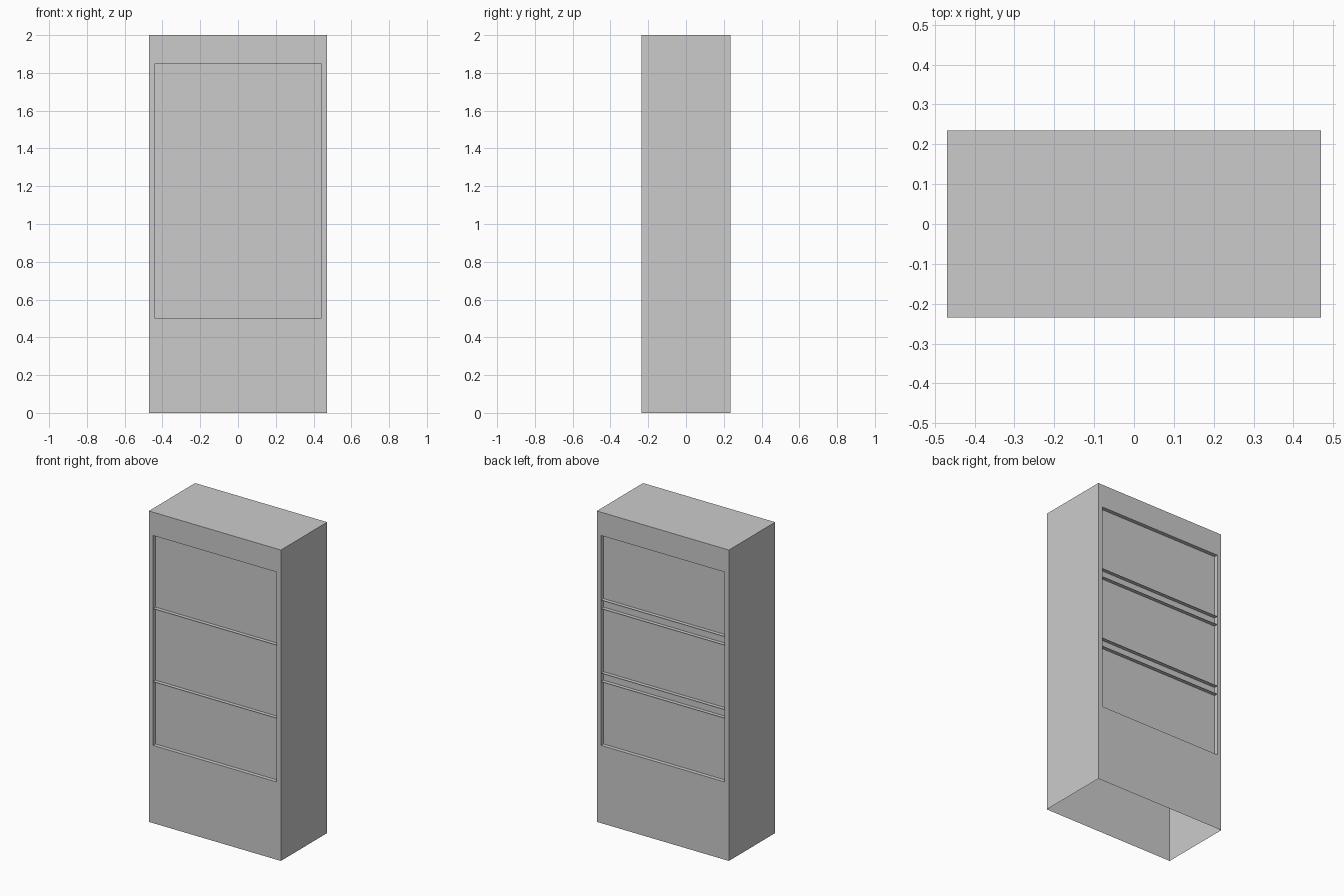
import bpy
import bmesh

if "Cube" in bpy.data.objects:
    bpy.data.objects.remove(bpy.data.objects["Cube"], do_unlink=True)

WIDTH, DEPTH, HEIGHT = 0.94, 0.47, 2.0
OPEN_X, OPEN_LOW, OPEN_HIGH = 0.44, 0.5, 1.85
RECESS = 0.025

# Single grey finish
grey = bpy.data.materials.new("plain grey")
grey.use_nodes = True
colour = (0.6, 0.6, 0.6, 1)
grey.diffuse_color = colour
grey.node_tree.nodes["Principled BSDF"].inputs["Base Color"].default_value = colour


def finish(bm, name):
    mesh = bpy.data.meshes.new(name)
    bm.to_mesh(mesh)
    bm.free()
    mesh.materials.append(grey)
    obj = bpy.data.objects.new(name, mesh)
    bpy.context.collection.objects.link(obj)
    return obj


def inset_to(bm, face, y):
    """Inset a face and fit its inner edge to the opening at depth y."""
    bmesh.ops.inset_individual(bm, faces=[face], thickness=0.01)
    middle = HEIGHT / 2
    for v in face.verts:
        v.co.x = OPEN_X if v.co.x > 0 else -OPEN_X
        v.co.y = y
        v.co.z = OPEN_HIGH if v.co.z > middle else OPEN_LOW


# Cabinet shell: open underneath, with a shallow recess front and back
bm = bmesh.new()
bmesh.ops.create_cube(bm, size=1)
for v in bm.verts:
    v.co = (v.co.x * WIDTH, v.co.y * DEPTH, (v.co.z + 0.5) * HEIGHT)
bm.normal_update()
bottom = [f for f in bm.faces if f.normal.z < -0.9]
bmesh.ops.delete(bm, geom=bottom, context="FACES_ONLY")
for face in [f for f in bm.faces if abs(f.normal.y) > 0.9]:
    side = 1 if face.normal.y > 0 else -1
    inset_to(bm, face, side * DEPTH / 2)
    inset_to(bm, face, side * (DEPTH / 2 - RECESS))
finish(bm, "cabinet_shell")


# Paper-thin shelf ledges spanning each recess
def ledge(name, side, z):
    bm = bmesh.new()
    bmesh.ops.create_grid(bm, x_segments=1, y_segments=1, size=1)
    for v in bm.verts:
        v.co.x *= OPEN_X
        v.co.y = side * (DEPTH / 2 - (RECESS if v.co.y < 0 else 0))
        v.co.z = z
    bmesh.ops.recalc_face_normals(bm, faces=bm.faces)
    finish(bm, name)


for level, z in (("lower", 0.91), ("upper", 1.38)):
    ledge(level + "_front_ledge", -1, z)
    ledge(level + "_back_ledge_bottom", 1, z)
    ledge(level + "_back_ledge_top", 1, z + 0.055)
